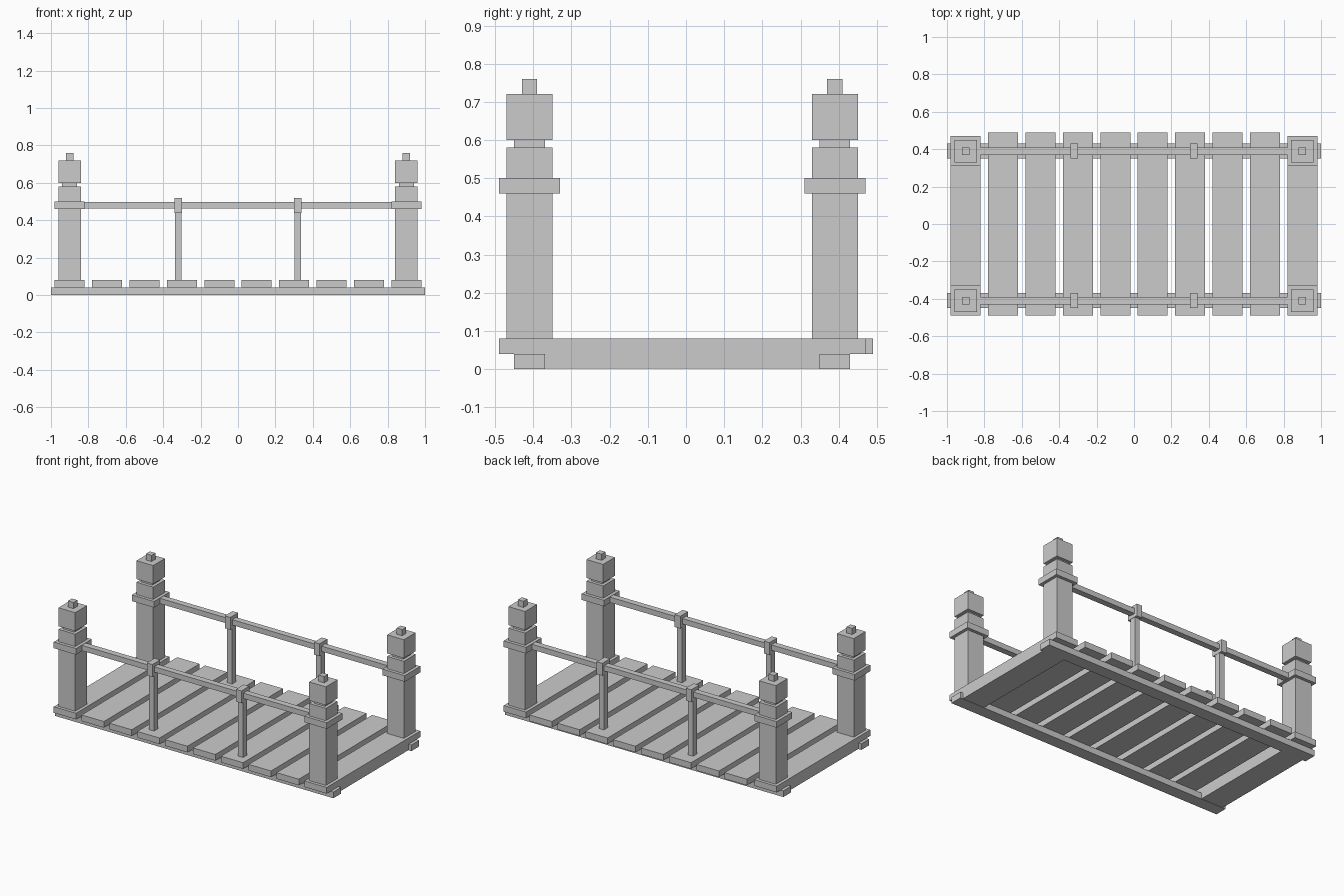
import bpy

if "Cube" in bpy.data.objects:
    bpy.data.objects.remove(bpy.data.objects["Cube"])

def box(name, x, y, z):
    """Box from (min, max) ranges on each axis."""
    bpy.ops.mesh.primitive_cube_add(size=1, location=[(a + b) / 2 for a, b in (x, y, z)])
    ob = bpy.context.object
    ob.name = name
    ob.scale = [b - a for a, b in (x, y, z)]
    bpy.ops.object.transform_apply(location=False, rotation=False, scale=True)
    return ob

def around(c, half):
    return (c - half, c + half)

SIDES = (("front", -0.41), ("back", 0.39))
ENDS = (("left", -0.9), ("right", 0.9))

# Deck planks: the two end planks are slightly shorter at the back
for i in range(10):
    back = 0.47 if i in (0, 9) else 0.49
    box(f"deck_plank_{i + 1}", around(-0.9 + 0.2 * i, 0.08), (-0.49, back), (0.04, 0.08))

# Cross beams under the end planks
for end, x in ENDS:
    box(f"{end}_cross_beam", around(x, 0.08), (-0.37, 0.35), (0.002, 0.04))

for side, y in SIDES:
    # Long base beam and handrail
    box(f"{side}_base_beam", (-1, 1), around(y, 0.04), (0, 0.04))
    box(f"{side}_handrail", (-0.84, 0.84), around(y, 0.02), (0.463, 0.498))

    # Balusters with a bracket gripping the rail
    for end, x in (("left", -0.32), ("right", 0.32)):
        box(f"{side}_{end}_baluster", around(x, 0.018), around(y, 0.02), (0.08, 0.445))
        box(f"{side}_{end}_rail_bracket", around(x, 0.02), around(y, 0.04), (0.44, 0.52))

    # Corner posts: shaft, collar, neck, cap and knob
    for end, x in ENDS:
        for part, half, z in (("post", 0.06, (0.08, 0.58)),
                              ("post_collar", 0.08, (0.46, 0.50)),
                              ("post_neck", 0.04, (0.58, 0.60)),
                              ("post_cap", 0.06, (0.60, 0.72)),
                              ("post_knob", 0.02, (0.72, 0.76))):
            box(f"{side}_{end}_{part}", around(x, half), around(y, half), z)
